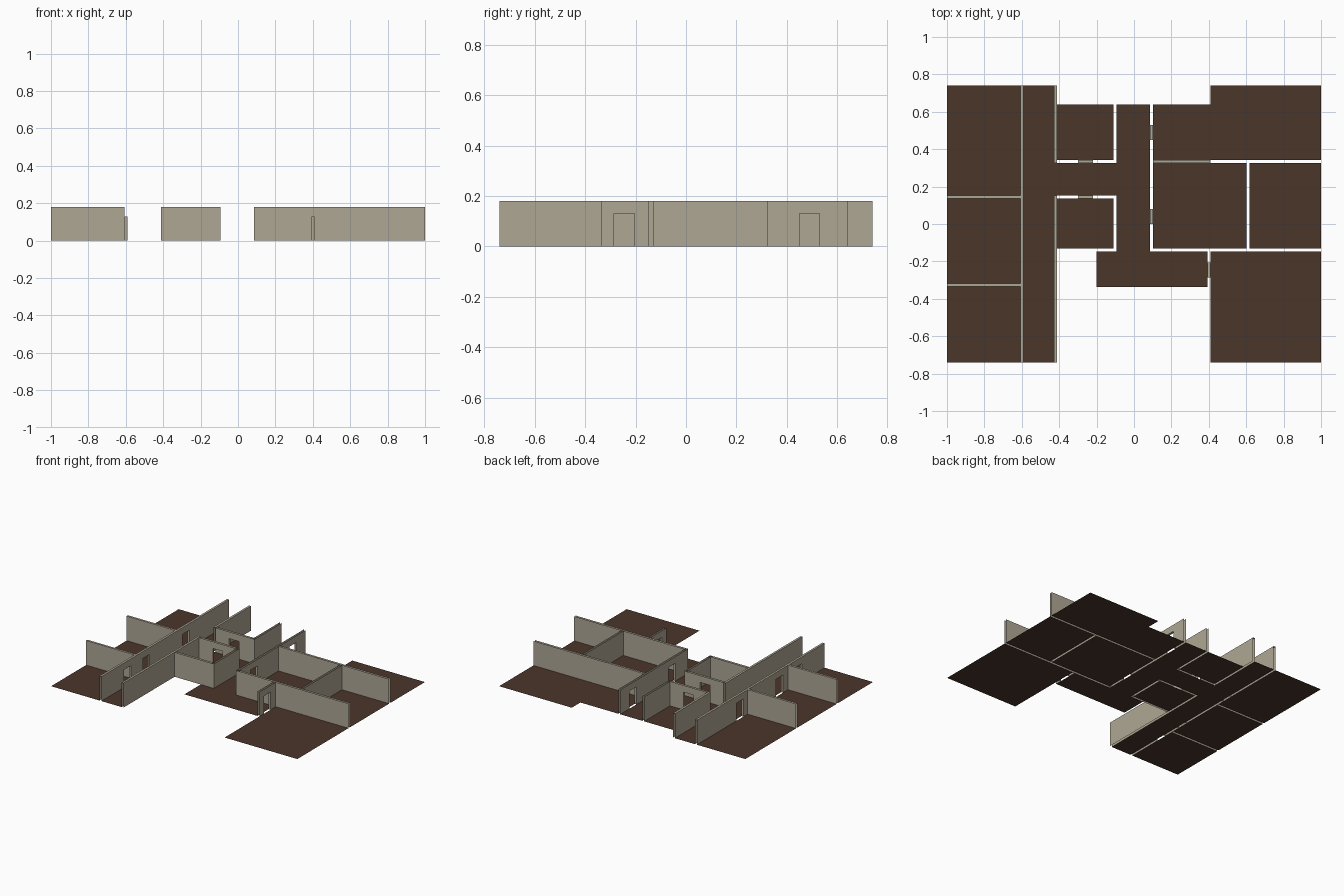
import bpy

if "Cube" in bpy.data.objects:
    bpy.data.objects.remove(bpy.data.objects["Cube"])

H, T = 0.18, 0.008          # wall height, half thickness
DOOR_W, DOOR_H = 0.04, 0.13  # half door width, door height


def material(name, color):
    m = bpy.data.materials.new(name)
    m.diffuse_color = (*color, 1)
    m.use_nodes = True
    m.node_tree.nodes["Principled BSDF"].inputs["Base Color"].default_value = m.diffuse_color
    return m


BEIGE = material("wall_beige", (0.43, 0.39, 0.30))
BROWN = material("floor_brown", (0.07, 0.037, 0.023))


def build(name, verts, faces, mat):
    me = bpy.data.meshes.new(name)
    me.from_pydata(verts, [], faces)
    me.materials.append(mat)
    ob = bpy.data.objects.new(name, me)
    bpy.context.collection.objects.link(ob)


def floor(name, outline):
    build(name, [(x, y, 0) for x, y in outline], [list(range(len(outline)))], BROWN)


def rect(x0, y0, x1, y1):
    return [(x0, y0), (x1, y0), (x1, y1), (x0, y1)]


def wall(name, axis, pos, a, b, doors=(), cap=False):
    """Hollow wall of two sheets along an axis, with lined door openings."""
    verts, faces = [], []

    def quad(*pts):  # points are (along, across, up)
        n = len(verts)
        for u, v, z in pts:
            verts.append((u, pos + v, z) if axis == 'x' else (pos + v, u, z))
        faces.append((n, n + 1, n + 2, n + 3))

    def panel(u0, u1, z0, z1):
        quad((u0, -T, z0), (u1, -T, z0), (u1, -T, z1), (u0, -T, z1))
        quad((u1, T, z0), (u0, T, z0), (u0, T, z1), (u1, T, z1))

    start = a
    for d in sorted(doors):
        l, r = d - DOOR_W, d + DOOR_W
        panel(start, l, 0, H)
        panel(l, r, DOOR_H, H)
        # jambs and lintel
        quad((l, -T, 0), (l, T, 0), (l, T, DOOR_H), (l, -T, DOOR_H))
        quad((r, T, 0), (r, -T, 0), (r, -T, DOOR_H), (r, T, DOOR_H))
        quad((l, -T, DOOR_H), (l, T, DOOR_H), (r, T, DOOR_H), (r, -T, DOOR_H))
        start = r
    panel(start, b, 0, H)
    if cap:
        quad((a, -T, H), (b, -T, H), (b, T, H), (a, T, H))
    build(name, verts, faces, BEIGE)


# Room floors
floor("floor_left_back", rect(-1, 0.152, -0.607, 0.74))
floor("floor_left_middle", rect(-1, -0.318, -0.607, 0.136))
floor("floor_left_front", rect(-1, -0.74, -0.607, -0.334))
floor("floor_small_back", rect(-0.412, 0.341, -0.109, 0.64))
floor("floor_small_front", rect(-0.412, -0.131, -0.109, 0.136))
floor("floor_right_back", [(0.102, 0.341), (1, 0.341), (1, 0.74), (0.41, 0.74),
                           (0.41, 0.64), (0.102, 0.64)])
floor("floor_right_middle", rect(0.102, -0.131, 0.601, 0.325))
floor("floor_right_side", rect(0.617, -0.131, 1, 0.325))
floor("floor_right_front", rect(0.409, -0.74, 1, -0.147))

# Connected hallway floor
floor("floor_hall_left", rect(-0.591, -0.74, -0.428, 0.74))
floor("floor_hall_cross", rect(-0.428, 0.152, -0.093, 0.325))
floor("floor_hall_centre", rect(-0.093, -0.147, 0.086, 0.64))
floor("floor_hall_entry", rect(-0.2, -0.336, 0.393, -0.147))

# Left wing walls
wall("wall_left_long", 'y', -0.599, -0.74, 0.74, (-0.44, -0.22, 0.24), True)
wall("wall_left_divider_back", 'x', 0.144, -1, -0.607, (), True)
wall("wall_left_divider_front", 'x', -0.326, -1, -0.607, (), True)
wall("wall_hall_back", 'y', -0.42, 0.325, 0.74, (), True)
wall("wall_hall_front", 'y', -0.42, -0.74, 0.152, (), True)

# Small room walls
wall("wall_small_back_door", 'x', 0.333, -0.412, -0.093, (-0.26,))
wall("wall_small_back_side", 'y', -0.101, 0.325, 0.64)
wall("wall_small_front_door", 'x', 0.144, -0.412, -0.093, (-0.26,))
wall("wall_small_front_side", 'y', -0.101, -0.147, 0.152)
wall("wall_small_front_outer", 'x', -0.139, -0.412, -0.093)

# Right wing walls
wall("wall_right_hall", 'y', 0.094, -0.147, 0.64, (0.04, 0.49))
wall("wall_right_back_inner", 'x', 0.333, 0.102, 0.41, (), True)
wall("wall_right_back_outer", 'x', 0.333, 0.41, 1)
wall("wall_right_front", 'x', -0.139, 0.086, 1)
wall("wall_right_divider", 'y', 0.609, -0.131, 0.325)
wall("wall_entry_door", 'y', 0.401, -0.336, -0.147, (-0.245,))
